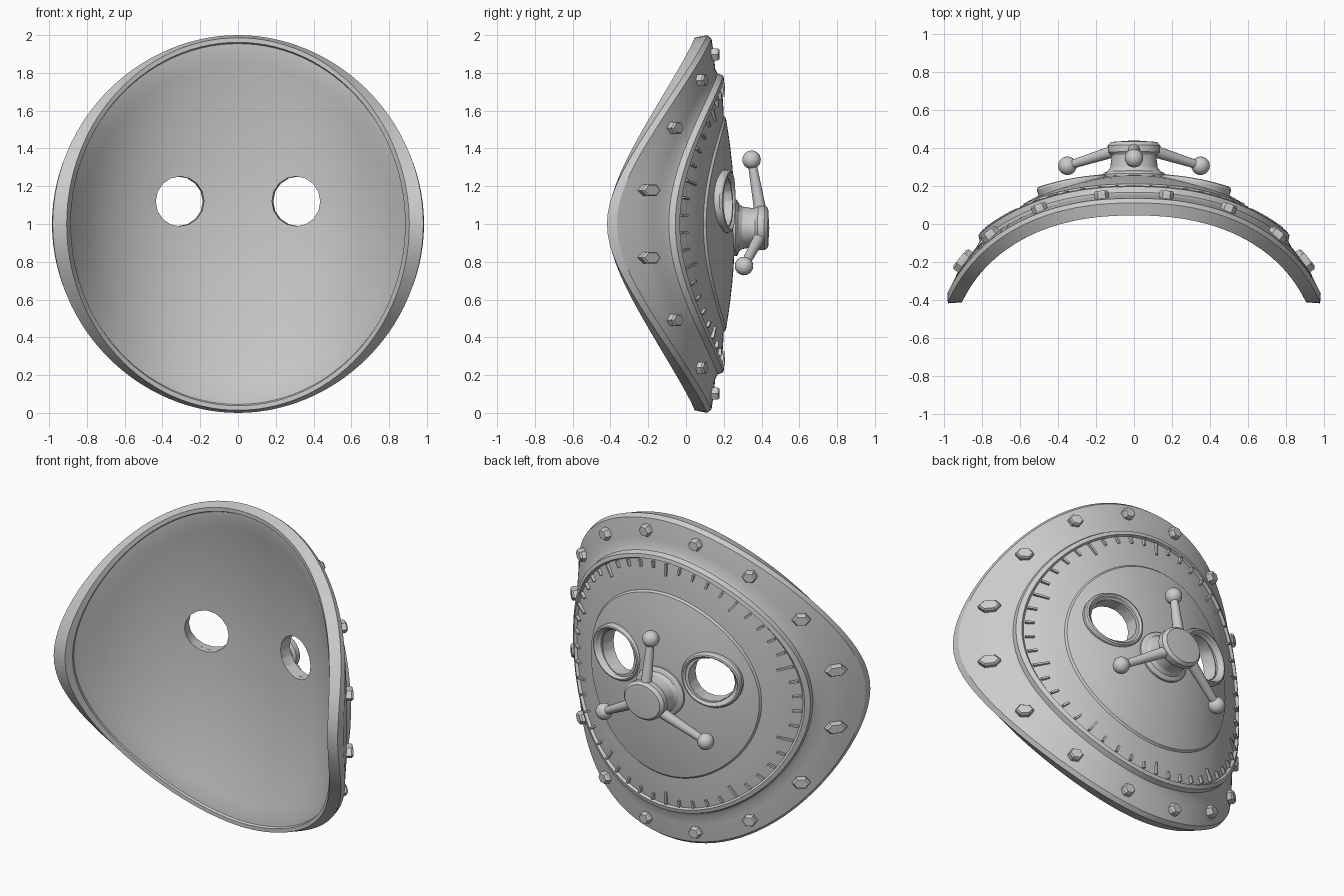
import bpy, bmesh
from math import sin, cos, pi, sqrt, radians
from mathutils import Vector

if "Cube" in bpy.data.objects:
    bpy.data.objects.remove(bpy.data.objects["Cube"])

# face curve: half width, depth, apex, squareness; then the width squeeze
A, B, Y0, P, SU = 0.965, 0.72, 0.045, 2.3, 0.92


def bend(p):
    """Wrap flat coordinates (across, height, up) round the curved face."""
    u, h, v = p
    t = abs(u) / A
    s = sqrt(1 - t ** P)
    slope = B * P * t ** (P - 1) / (2 * A * s)
    n = Vector((slope if u > 0 else -slope, 1)).normalized()
    return Vector((u + h * n.x, Y0 - B * (1 - s) + h * n.y, v + 1))


def finish(name, bm, wrap=True):
    if wrap:
        for v in bm.verts:
            v.co = bend(v.co)
    bmesh.ops.recalc_face_normals(bm, faces=bm.faces[:])
    me = bpy.data.meshes.new(name)
    bm.to_mesh(me)
    bm.free()
    ob = bpy.data.objects.new(name, me)
    bpy.context.collection.objects.link(ob)
    if wrap:
        smooth(ob)
    return ob


def smooth(ob):
    bpy.ops.object.select_all(action='DESELECT')
    ob.select_set(True)
    bpy.context.view_layer.objects.active = ob
    bpy.ops.object.shade_smooth_by_angle(angle=radians(25))


def lathe(bm, prof, n, cu=0, cv=0, su=1, closed=False):
    """Turn an (r, height) profile about the height axis."""
    rings = []
    for r, h in prof:
        if r == 0:
            rings.append([bm.verts.new((cu, h, cv))] * n)
        else:
            rings.append([bm.verts.new((cu + su * r * cos(2 * pi * i / n), h,
                                        cv + r * sin(2 * pi * i / n))) for i in range(n)])
    pairs = list(zip(rings, rings[1:]))
    if closed:
        pairs.append((rings[-1], rings[0]))
    for a, b in pairs:
        for i in range(n):
            j = (i + 1) % n
            bm.faces.new(list(dict.fromkeys((a[i], a[j], b[j], b[i]))))


# curved shell: flange, lip, dial band, raised centre disc and hollow back
dome = [(r, 0.215 - 0.155 * r * r) for r in (0, .08, .16, .24, .32, .40, .48, .56)]
rim = [(.57, .155), (.63, .152), (.70, .147), (.755, .141), (.762, .157), (.785, .152), (.797, .122),
       (.82, .110), (.87, .105), (.92, .099), (.982, .09), (1.0, .066), (.986, 0),
       (.962, 0), (.955, .012), (.94, .014)]
inner = [(r, 0.132 - 0.136 * r * r) for r in (.93, .85, .75, .65, .55, .45, .35, .25, .15, 0)]
bm = bmesh.new()
lathe(bm, dome + rim + inner, 112, su=SU)
shell = finish("shell", bm, wrap=False)

# eye openings cut while the shell is still flat
EYE_U, EYE_V = 0.287, 0.12
bm = bmesh.new()
for s in (-1, 1):
    lathe(bm, [(0, -.2), (.132, -.2), (.132, .5), (0, .5)], 16, s * EYE_U, EYE_V, su=.9)
cutter = finish("eye_cutter", bm, wrap=False)
cutter.hide_render = True
mod = shell.modifiers.new("eyes", 'BOOLEAN')
mod.operation, mod.object, mod.solver = 'DIFFERENCE', cutter, 'EXACT'
cut = bpy.data.meshes.new_from_object(shell.evaluated_get(bpy.context.evaluated_depsgraph_get()))
shell.modifiers.clear()
shell.data = cut
bpy.data.objects.remove(cutter)
for v in cut.vertices:
    v.co = bend(v.co)
smooth(shell)

# stepped collars round the eyes
for s, side in ((-1, "left"), (1, "right")):
    bm = bmesh.new()
    lathe(bm, [(.130, .15), (.132, .19), (.141, .2), (.145, .215), (.152, .222), (.161, .219),
               (.168, .207), (.168, .15)], 32, s * EYE_U, EYE_V, su=.94, closed=True)
    finish("eye_collar_" + side, bm)

# sixteen hex bolts on the flange
bm = bmesh.new()
for i in range(16):
    a = 2 * pi * (i + .5) / 16
    lathe(bm, [(0, .07), (.036, .07), (.036, .127), (.029, .137), (0, .137)], 6,
          .915 * .905 * cos(a), .915 * sin(a))
finish("flange_bolts", bm)

# raised dial marks, every fifth one longer
bm = bmesh.new()
for i in range(50):
    a = pi / 2 + 2 * pi * i / 50
    r0, r1, w = (.675 if i % 5 == 0 else .71), .75, .0055
    vs = []
    for h in (.13, .161):
        for r, t in ((r0, -w), (r1, -w), (r1, w), (r0, w)):
            vs.append(bm.verts.new((SU * (r * cos(a) - t * sin(a)), h, r * sin(a) + t * cos(a))))
    for f in ((0, 1, 2, 3), (4, 5, 6, 7), (0, 1, 5, 4), (1, 2, 6, 5), (2, 3, 7, 6), (3, 0, 4, 7)):
        bm.faces.new([vs[k] for k in f])
finish("dial_marks", bm)

# handle hub, given as heights above the face
HUB_V = -0.02
bm = bmesh.new()
lathe(bm, [(0, .15), (.15, .15), (.15, .222), (.142, .230), (.125, .236), (.112, .255), (.105, .30),
           (.107, .322), (.118, .337), (.118, .372), (.103, .390), (0, .396)], 40, 0, HUB_V)
finish("handle_hub", bm)


# three tapered spokes with ball ends
def spoke(name, start, end):
    d = end - start
    q = d.to_track_quat('Z', 'Y')
    bm = bmesh.new()
    for v in bmesh.ops.create_cone(bm, cap_ends=True, segments=16, radius1=.033, radius2=.022,
                                   depth=d.length)['verts']:
        v.co = q @ v.co + (start + end) / 2
    for v in bmesh.ops.create_uvsphere(bm, u_segments=20, v_segments=12, radius=.049)['verts']:
        v.co += end
    smooth(finish(name, bm, wrap=False))


for k, (deg, length, depth) in enumerate(((90, .36, .347), (210, .405, .307), (330, .405, .307))):
    c, s = cos(radians(deg)), sin(radians(deg))
    spoke("handle_spoke_%d" % (k + 1), Vector((.08 * c, .395, .98 + .08 * s)),
          Vector((length * c, depth, .98 + length * s)))
